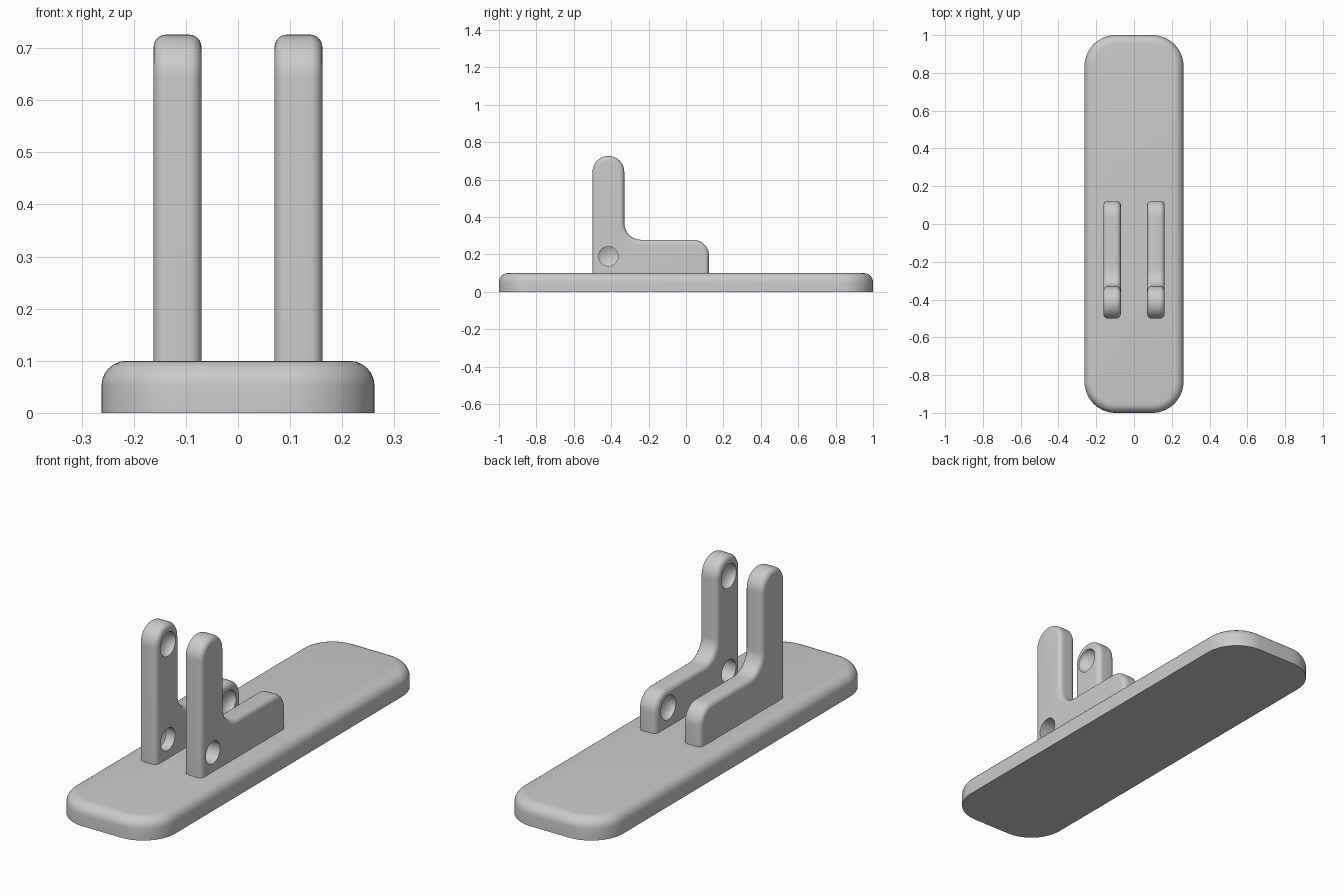
import bpy, bmesh
from math import sin, cos, pi, radians
from mathutils import Vector, Matrix

if "Cube" in bpy.data.objects:
    bpy.data.objects.remove(bpy.data.objects["Cube"])

grey = bpy.data.materials.new("plain grey")
grey.use_nodes = True
colour = (0.6, 0.6, 0.6, 1)
grey.diffuse_color = colour
grey.node_tree.nodes["Principled BSDF"].inputs["Base Color"].default_value = colour


def make_object(name, bm):
    bmesh.ops.recalc_face_normals(bm, faces=bm.faces)
    mesh = bpy.data.meshes.new(name)
    bm.to_mesh(mesh)
    bm.free()
    mesh.materials.append(grey)
    obj = bpy.data.objects.new(name, mesh)
    bpy.context.collection.objects.link(obj)
    return obj


def rounded(corners, steps=10):
    """Round each (u, v, radius) corner of a polygon."""
    points = []
    for i, (u, v, r) in enumerate(corners):
        p = Vector((u, v))
        if r == 0:
            points.append(p)
            continue
        a = (Vector(corners[i - 1][:2]) - p).normalized()
        b = (Vector(corners[(i + 1) % len(corners)][:2]) - p).normalized()
        for k in range(steps + 1):
            t = k / steps * pi / 2
            points.append(p + r * (a * (1 - sin(t)) + b * (1 - cos(t))))
    return points


def prism(points, place, start, end):
    """Extrude a 2D outline between two levels."""
    bm = bmesh.new()
    low = [bm.verts.new(place(p, start)) for p in points]
    high = [bm.verts.new(place(p, end)) for p in points]
    caps = [bm.faces.new(low), bm.faces.new(high)]
    n = len(points)
    for i in range(n):
        j = (i + 1) % n
        bm.faces.new((low[i], low[j], high[j], high[i]))
    bmesh.ops.recalc_face_normals(bm, faces=bm.faces)
    return bm, caps


def soften(bm, edges, radius):
    bmesh.ops.bevel(bm, geom=list(edges), offset=radius, offset_type='OFFSET',
                    segments=6, profile=0.5, affect='EDGES', clamp_overlap=True)


def lathe_x(name, profile, y, z):
    """Spin (x, radius) points around an axis parallel to x."""
    bm = bmesh.new()
    verts = [bm.verts.new((x, r, 0)) for x, r in profile]
    edges = [bm.edges.new(pair) for pair in zip(verts, verts[1:])]
    bmesh.ops.spin(bm, geom=verts + edges, axis=(1, 0, 0), cent=(0, 0, 0),
                   angle=2 * pi, steps=40)
    bmesh.ops.remove_doubles(bm, verts=bm.verts, dist=1e-5)
    bm.transform(Matrix.Translation((0, y, z)))
    obj = make_object(name, bm)
    obj.hide_render = True
    return obj


def finish(obj):
    bpy.ops.object.select_all(action='DESELECT')
    obj.select_set(True)
    bpy.context.view_layer.objects.active = obj
    for mod in list(obj.modifiers):
        bpy.ops.object.modifier_apply(modifier=mod.name)
    bpy.ops.object.shade_smooth_by_angle(angle=radians(35))


# Base plate: rounded rectangle with a softened top rim
W, L, T, R = 0.262, 1.0, 0.1, 0.165
outline = rounded([(-W, -L, R), (W, -L, R), (W, L, R), (-W, L, R)], 14)
bm, caps = prism(outline, lambda p, h: (p.x, p.y, h), 0, T)
soften(bm, caps[1].edges, 0.048)
finish(make_object("base_plate", bm))

# L-shaped arms
INNER, OUTER, HOLE = 0.07, 0.162, 0.052
side_profile = rounded([
    (-0.5, 0.05, 0), (-0.5, 0.726, 0.084), (-0.33, 0.726, 0.084),
    (-0.33, 0.278, 0.09), (0.123, 0.278, 0.084), (0.123, 0.05, 0)])

for name, s in (("left_arm", 1), ("right_arm", -1)):
    bm, caps = prism(side_profile, lambda p, h: (h, p.x, p.y), s * INNER, s * OUTER)
    rims = {e for cap in caps for e in cap.edges
            if max(v.co.z for v in e.verts) > T}
    soften(bm, rims, 0.024)
    arm = make_object(name, bm)

    # Shallow round dimples on the inner face
    dish = [(s * (INNER - 0.02), 0), (s * (INNER - 0.02), 0.056)]
    dish += [(s * (INNER + 0.036 * sin(t)), 0.056 * cos(t))
             for t in (k * pi / 16 for k in range(9))]
    cutters = [lathe_x("dimple_cutter", dish, -0.415, 0.632),
               lathe_x("dimple_cutter", dish, 0.03, 0.19)]

    # Pivot hole: open through the left arm, cone-ended in the right arm
    if s > 0:
        bore = [(0.05, 0), (0.05, HOLE), (0.18, HOLE), (0.18, 0)]
    else:
        bore = [(-0.05, 0), (-0.05, HOLE), (-0.115, HOLE), (-0.142, 0)]
    cutters.append(lathe_x("pivot_cutter", bore, -0.415, 0.19))

    for cutter in cutters:
        mod = arm.modifiers.new("cut", 'BOOLEAN')
        mod.operation = 'DIFFERENCE'
        mod.solver = 'EXACT'
        mod.object = cutter
    finish(arm)
    for cutter in cutters:
        bpy.data.objects.remove(cutter)
